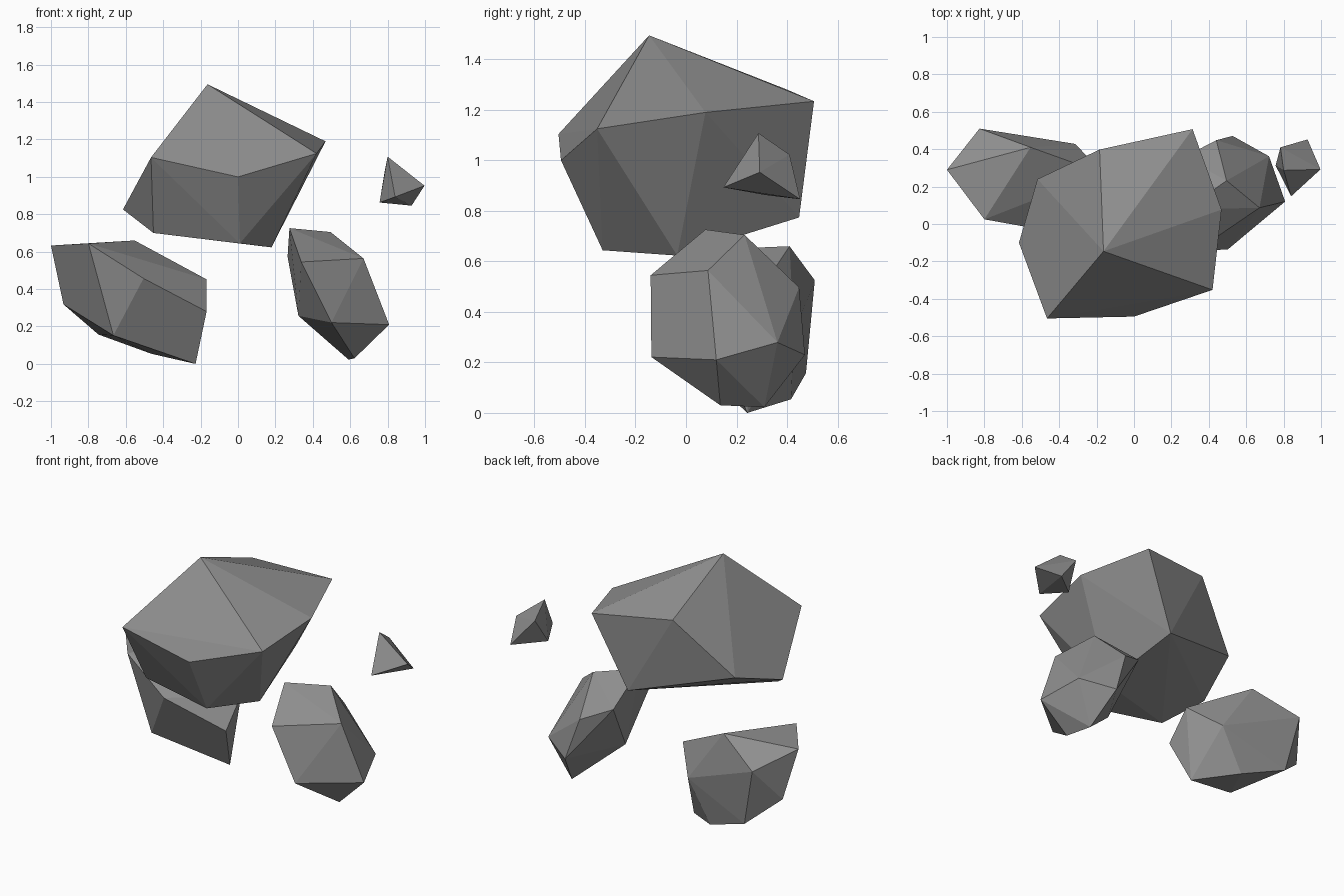
import bpy, bmesh, math

stone = bpy.data.materials.new("grey_stone")
stone.diffuse_color = (0.27, 0.27, 0.27, 1)


def rock(name, corners):
    """Flat-faced boulder: the convex hull of its corner points."""
    bm = bmesh.new()
    for p in corners:
        bm.verts.new(p)
    bmesh.ops.convex_hull(bm, input=bm.verts[:])
    # merge nearly flat neighbours into larger facets
    bmesh.ops.dissolve_limit(bm, angle_limit=math.radians(2),
                             verts=bm.verts[:], edges=bm.edges[:])
    bmesh.ops.recalc_face_normals(bm, faces=bm.faces[:])
    mesh = bpy.data.meshes.new(name)
    bm.to_mesh(mesh)
    bm.free()
    mesh.materials.append(stone)
    obj = bpy.data.objects.new(name, mesh)
    bpy.context.collection.objects.link(obj)
    return obj


# Large upper boulder: peak, shoulder ring, underside
rock("large_rock", [
    (-.163, -.146, 1.495),
    (-.465, -.505, 1.104), (0, -.495, 1.0), (.42, -.352, 1.125), (.468, .077, 1.19),
    (.313, .507, 1.234), (-.184, .398, 1.281), (-.516, .24, .94), (-.615, -.10, .826),
    (-.452, -.285, .70), (.01, -.33, .644), (.179, -.035, .623), (.098, .448, .774)])

# Left boulder: top, middle, bottom
rock("left_rock", [
    (-1.0, .29, .633), (-.80, .025, .644), (-.553, .41, .66), (-.826, .51, .525),
    (-.505, -.028, .457), (-.168, .272, .452), (-.168, .118, .28), (-.313, .428, .317),
    (-.933, .355, .318), (-.666, .077, .152), (-.746, .475, .157), (-.4625, .416, .054),
    (-.227, .243, 0)])

# Right boulder: top, middle, bottom
rock("right_rock", [
    (.275, .077, .726), (.495, .232, .705), (.671, .087, .564), (.265, .357, .573),
    (.338, -.14, .545), (.44, .448, .497), (.5, -.137, .221), (.808, .12, .21),
    (.722, .362, .279), (.527, .471, .23), (.323, .15, .257), (.623, .136, .03),
    (.591, .31, .023)])

# Small chip
rock("small_rock", [
    (.80, .287, 1.108), (.997, .292, .953), (.928, .452, .846),
    (.84, .148, .893), (.757, .313, .863), (.783, .41, 1.023)])
